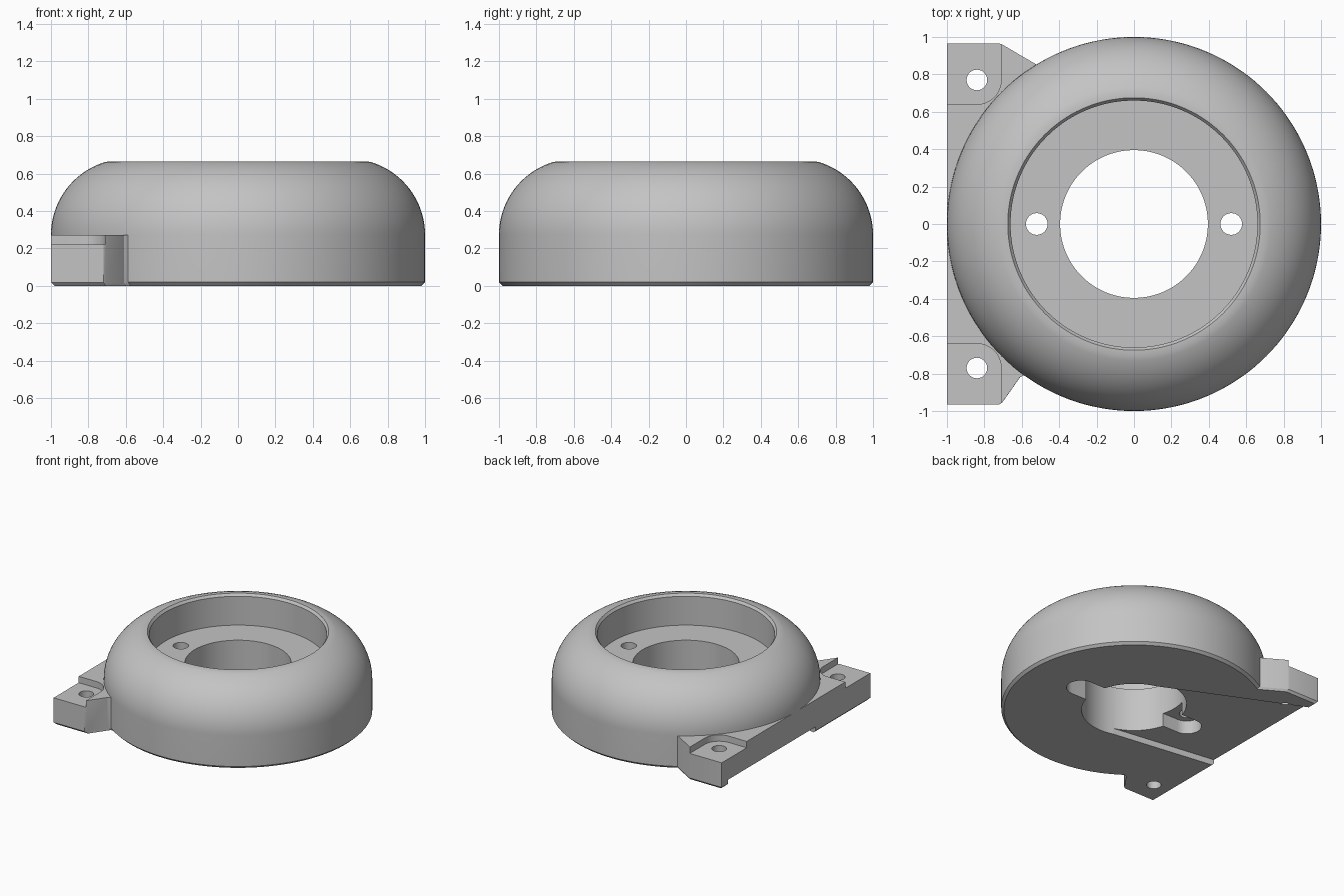
import bpy, bmesh, math

cube = bpy.data.objects.get("Cube")
if cube:
    bpy.data.objects.remove(cube)

grey = bpy.data.materials.new("light_grey")
grey.use_nodes = True
colour = (0.55, 0.55, 0.55, 1)
grey.diffuse_color = colour
grey.node_tree.nodes["Principled BSDF"].inputs["Base Color"].default_value = colour


def make_object(name, bm):
    bmesh.ops.recalc_face_normals(bm, faces=bm.faces)
    mesh = bpy.data.meshes.new(name)
    bm.to_mesh(mesh)
    bm.free()
    mesh.materials.append(grey)
    obj = bpy.data.objects.new(name, mesh)
    bpy.context.collection.objects.link(obj)
    return obj


def skin(bm, rings, closed=False):
    pairs = list(zip(rings, rings[1:]))
    if closed:
        pairs.append((rings[-1], rings[0]))
    for a, b in pairs:
        n = len(a)
        for i in range(n):
            j = (i + 1) % n
            bm.faces.new((a[i], a[j], b[j], b[i]))


def lathe(name, profile, steps=144):
    bm = bmesh.new()
    rings = []
    for r, z in profile:
        angles = [math.tau * i / steps for i in range(steps)]
        rings.append([bm.verts.new((r * math.cos(t), r * math.sin(t), z)) for t in angles])
    skin(bm, rings, closed=True)
    return make_object(name, bm)


def prism(name, points, z0, z1, chamfer=0):
    bm = bmesh.new()
    levels = [(z0, 1 - chamfer), (z0 + chamfer, 1), (z1, 1)] if chamfer else [(z0, 1), (z1, 1)]
    rings = [[bm.verts.new((x * s, y * s, z)) for x, y in points] for z, s in levels]
    skin(bm, rings)
    bm.faces.new(rings[0])
    bm.faces.new(rings[-1])
    return make_object(name, bm)


def arc(cx, cy, r, start, end, steps):
    angles = [math.radians(start + (end - start) * i / steps) for i in range(steps + 1)]
    return [(cx + r * math.cos(t), cy + r * math.sin(t)) for t in angles]


def combine(body, tool, operation):
    mod = body.modifiers.new(operation.lower(), 'BOOLEAN')
    mod.operation = operation
    mod.solver = 'EXACT'
    mod.object = tool
    bpy.context.view_layer.objects.active = body
    bpy.ops.object.modifier_apply(modifier=mod.name)
    bpy.data.objects.remove(tool)


# Domed ring with stepped pocket and centre hole
profile = [(0.395, 0), (0.98, 0), (1, 0.02)]
profile += arc(0.593, 0.272, 0.407, 0, 74, 20)
profile += [(0.675, 0.664), (0.66, 0.645), (0.66, 0.408), (0.395, 0.408)]
housing = lathe("domed_housing", profile)

# Side mounting flange with gussets
outline = [(-1, -0.965), (-0.72, -0.965), (-0.705, -0.955), (-0.61, -0.82), (-0.57, -0.8),
           (-0.5, -0.7), (-0.5, 0.84), (-0.705, 0.96), (-0.72, 0.965), (-1, 0.965)]
combine(housing, prism("flange", outline, 0, 0.272, 0.018), 'UNION')

# Recessed corner pads and their screw holes
for side in (-1, 1):
    pad = [(-1.1, 0.64)] + arc(-0.84, 0.77, 0.13, -90, 0, 12) + [(-0.71, 1.1), (-1.1, 1.1)]
    pad = [(x, y * side) for x, y in pad]
    combine(housing, prism("pad_cut", pad, 0.22, 0.4), 'DIFFERENCE')
    hole = arc(-0.84, 0.77 * side, 0.055, 0, 350, 35)
    combine(housing, prism("flange_hole_cut", hole, -0.1, 0.4), 'DIFFERENCE')

# Shallow channel under the base, fanning out to the flange edge
channel = [(-0.05, -0.387), (-1.1, -0.24), (-1.1, 0.93), (0.155, 0.358)]
combine(housing, prism("channel_cut", channel, -0.1, 0.05), 'DIFFERENCE')

# Pocket floor screw holes with slots beneath
for side in (-1, 1):
    slot = [(0.3, -0.11)] + arc(0.52, 0, 0.11, -90, 90, 20) + [(0.3, 0.11)]
    slot = [(x * side, y) for x, y in slot]
    combine(housing, prism("slot_cut", slot, -0.1, 0.16), 'DIFFERENCE')
    hole = arc(0.52 * side, 0, 0.058, 0, 350, 35)
    combine(housing, prism("floor_hole_cut", hole, -0.1, 0.5), 'DIFFERENCE')

# Smooth curved surfaces, crisp edges
for obj in bpy.context.selected_objects:
    obj.select_set(False)
housing.select_set(True)
bpy.context.view_layer.objects.active = housing
bpy.ops.object.shade_smooth_by_angle(angle=math.radians(25))
